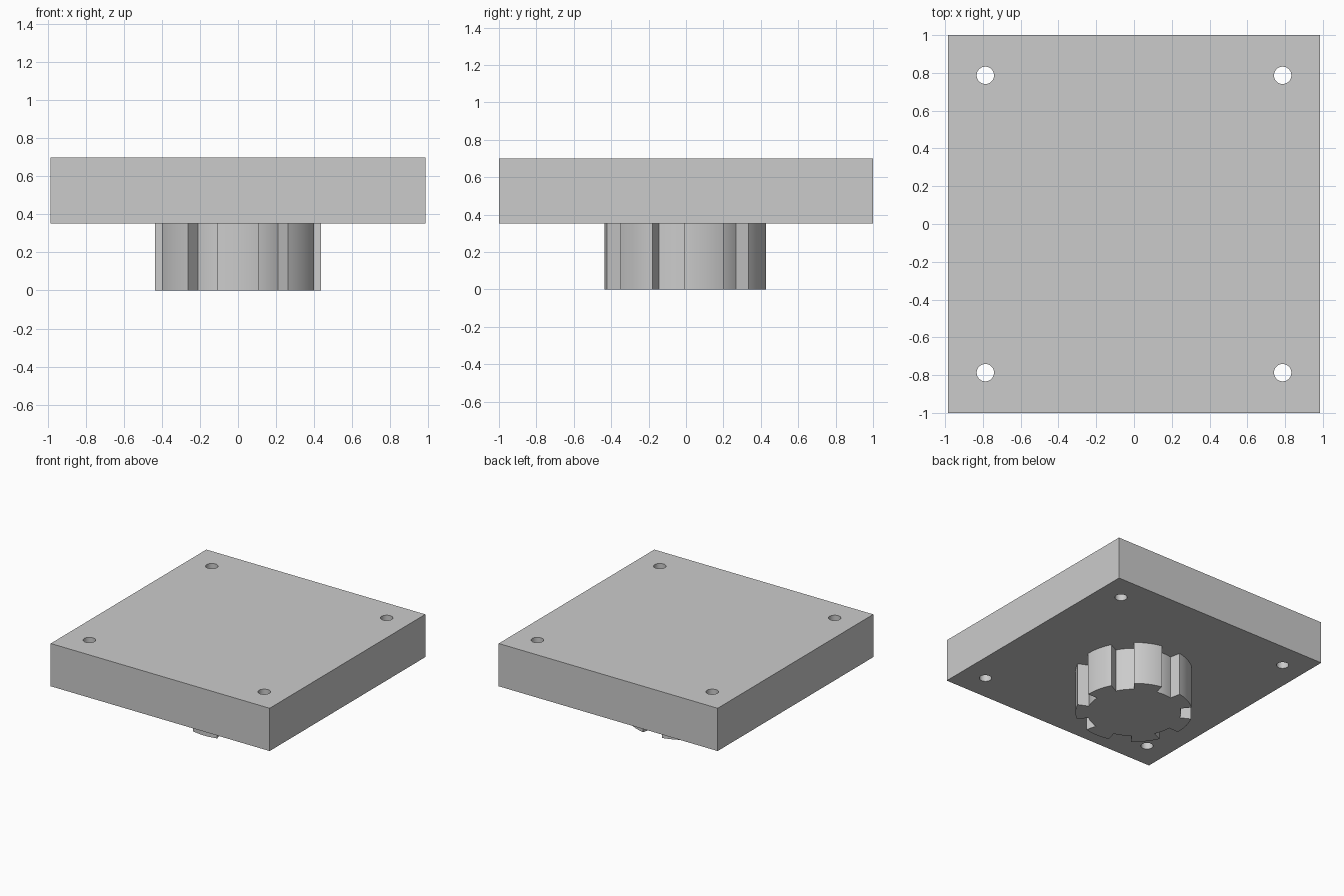
import bpy, bmesh
from math import sin, cos, pi, radians

cube = bpy.data.objects.get("Cube")
if cube:
    bpy.data.objects.remove(cube, do_unlink=True)

# Plain grey material
grey = bpy.data.materials.new("plain grey")
grey.use_nodes = True
colour = (0.6, 0.6, 0.6, 1)
grey.diffuse_color = colour
grey.node_tree.nodes["Principled BSDF"].inputs["Base Color"].default_value = colour

BASE, TOP = 0.352, 0.70


def prism(name, points, z0, z1):
    """Closed outline extruded upwards from z0 to z1."""
    bm = bmesh.new()
    face = bm.faces.new([bm.verts.new((x, y, z0)) for x, y in points])
    result = bmesh.ops.extrude_face_region(bm, geom=[face])
    verts = [g for g in result["geom"] if isinstance(g, bmesh.types.BMVert)]
    bmesh.ops.translate(bm, verts=verts, vec=(0, 0, z1 - z0))
    bmesh.ops.recalc_face_normals(bm, faces=bm.faces)
    mesh = bpy.data.meshes.new(name)
    bm.to_mesh(mesh)
    bm.free()
    mesh.materials.append(grey)
    obj = bpy.data.objects.new(name, mesh)
    bpy.context.collection.objects.link(obj)
    return obj


def arc(radius, start, end, steps, cx=0, cy=0):
    angles = [start + (end - start) * i / steps for i in range(steps + 1)]
    return [(cx + radius * cos(a), cy + radius * sin(a)) for a in angles]


def smooth(obj):
    bpy.ops.object.select_all(action="DESELECT")
    obj.select_set(True)
    bpy.context.view_layer.objects.active = obj
    bpy.ops.object.shade_smooth_by_angle(angle=radians(30))


# Square plate with four through holes near the corners
hx, hy = 0.985, 1.0
plate = prism("plate", [(-hx, -hy), (hx, -hy), (hx, hy), (-hx, hy)], BASE, TOP)
for sx in (-1, 1):
    for sy in (-1, 1):
        ring = arc(0.046, 0, 2 * pi, 32, sx * 0.787, sy * 0.787)[:-1]
        cutter = prism("hole_cutter", ring, BASE - 0.1, TOP + 0.1)
        cutter.hide_render = True
        mod = plate.modifiers.new("hole", "BOOLEAN")
        mod.operation = "DIFFERENCE"
        mod.solver = "EXACT"
        mod.object = cutter
        bpy.context.view_layer.objects.active = plate
        bpy.ops.object.modifier_apply(modifier=mod.name)
        bpy.data.objects.remove(cutter, do_unlink=True)
smooth(plate)

# Seven-toothed hub under the plate, one tooth facing the front
TEETH, OUTER, INNER = 7, 0.437, 0.35
pitch = 2 * pi / TEETH
half = radians(14.4)
outline = []
for i in range(TEETH):
    mid = -pi / 2 + i * pitch
    outline += arc(OUTER, mid - half, mid + half, 10)
    outline += arc(INNER, mid + half, mid + pitch - half, 6)
hub = prism("toothed_hub", outline, 0, BASE)
smooth(hub)
